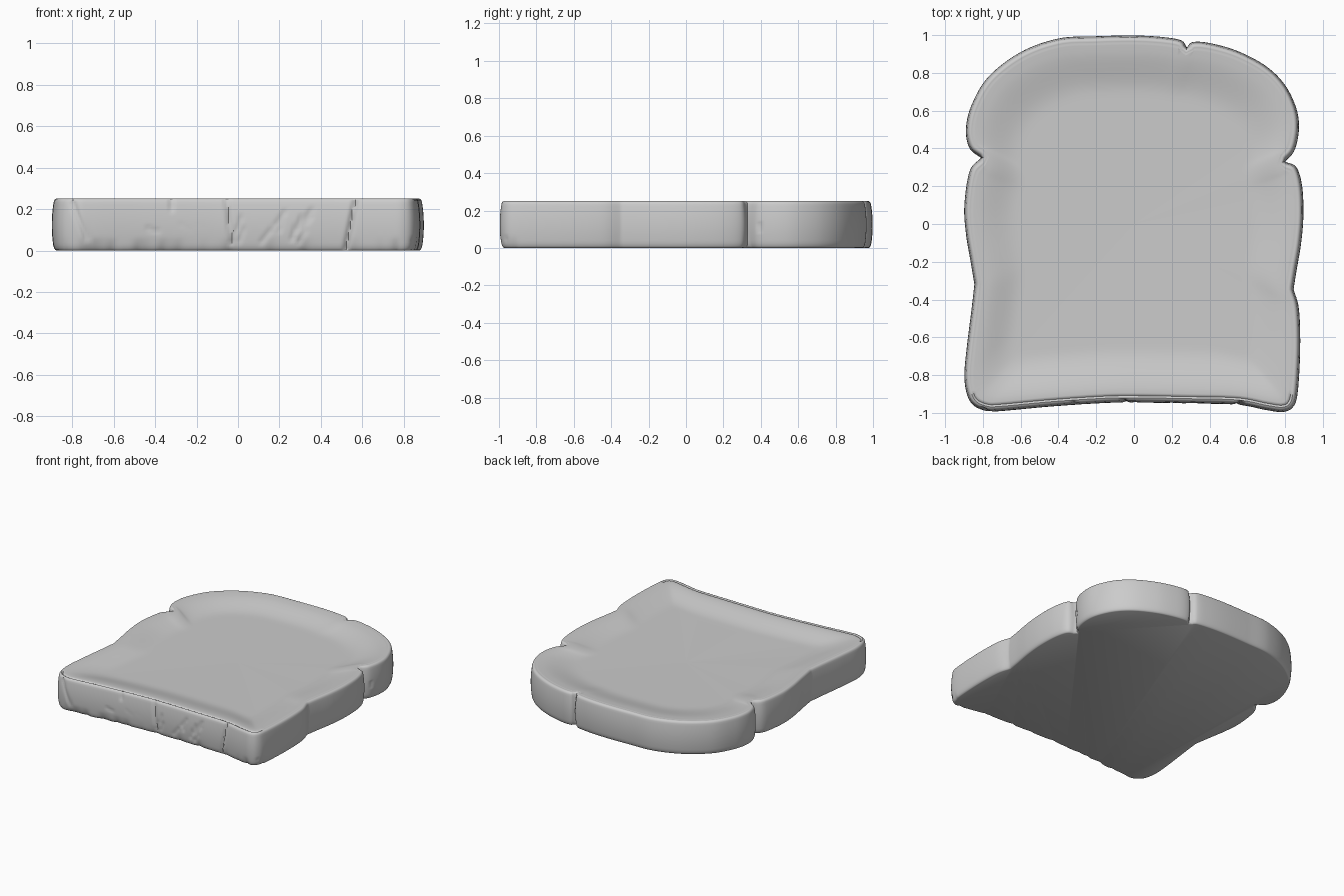
import bpy, bmesh, math, random
from mathutils import Vector

if "Cube" in bpy.data.objects:
    bpy.data.objects.remove(bpy.data.objects["Cube"], do_unlink=True)
random.seed(4)

# Crust outline, counter-clockwise; each run ends at a sharp pinch in the crust
RUNS = [
    [(0.845, -0.345), (0.86, -0.25), (0.885, -0.1), (0.897, 0.05), (0.89, 0.2), (0.86, 0.3), (0.8, 0.33)],
    [(0.8, 0.33), (0.85, 0.39), (0.873, 0.5), (0.86, 0.61), (0.8, 0.735), (0.7, 0.835),
     (0.55, 0.915), (0.4, 0.958), (0.31, 0.963), (0.28, 0.935)],
    [(0.28, 0.935), (0.25, 0.972), (0.15, 0.99), (0, 0.998), (-0.2, 0.994), (-0.4, 0.982), (-0.6, 0.91),
     (-0.77, 0.78), (-0.86, 0.63), (-0.89, 0.5), (-0.87, 0.4), (-0.81, 0.35)],
    [(-0.81, 0.35), (-0.87, 0.28), (-0.898, 0.1), (-0.89, -0.05), (-0.865, -0.2), (-0.845, -0.32)],
    [(-0.845, -0.32), (-0.86, -0.45), (-0.885, -0.65), (-0.898, -0.8), (-0.885, -0.9), (-0.85, -0.96),
     (-0.78, -0.99), (-0.7, -0.99), (-0.45, -0.967), (-0.2, -0.95), (-0.03, -0.945), (0.3, -0.95),
     (0.55, -0.957), (0.7, -0.985), (0.79, -0.995), (0.845, -0.965), (0.868, -0.88), (0.88, -0.65),
     (0.873, -0.45), (0.845, -0.345)],
]
STEP = 0.011


def spline(points):
    """Even samples of a Catmull-Rom curve, without its last point."""
    p = [Vector(q) for q in points]
    p = [2 * p[0] - p[1]] + p + [2 * p[-1] - p[-2]]
    out = []
    for a, b, c, d in zip(p, p[1:], p[2:], p[3:]):
        n = max(2, round((c - b).length / STEP))
        for i in range(n):
            t = i / n
            out.append(0.5 * (2 * b + (c - a) * t + (2 * a - 5 * b + 4 * c - d) * t**2
                              + (3 * b - a - 3 * c + d) * t**3))
    return out


def smooth_loop(loop, times):
    for _ in range(times):
        loop = [(loop[i - 1] + 2 * p + loop[(i + 1) % len(loop)]) / 4 for i, p in enumerate(loop)]
    return loop


outline = [p for run in RUNS for p in spline(run)]
count = len(outline)
inward = []
for i in range(count):
    t = outline[(i + 1) % count] - outline[i - 1]
    inward.append(Vector((-t.y, t.x)).normalized())

# Cracks in the crust: start, end, width, depth
cracks = [
    (Vector((0.52, -0.955, 0.01)), Vector((0.565, -0.955, 0.24)), 0.012, 0.016),
    (Vector((-0.03, -0.945, 0.04)), Vector((-0.055, -0.945, 0.25)), 0.011, 0.012),
    (Vector((-0.32, -0.955, 0.2)), Vector((-0.32, -0.955, 0.25)), 0.01, 0.01),
    (Vector((-0.8, -0.985, 0.23)), Vector((-0.73, -0.99, 0.06)), 0.012, 0.01),
    (Vector((0.87, 0.35, 0.1)), Vector((0.85, 0.4, 0.1)), 0.009, 0.008),
    (Vector((0.87, 0.35, 0.13)), Vector((0.85, 0.4, 0.12)), 0.009, 0.008),
]
for _ in range(14):
    x, z = random.uniform(-0.1, 0.35), random.uniform(0.03, 0.16)
    cracks.append((Vector((x, -0.95, z)), Vector((x + random.uniform(0, 0.05), -0.95, z + 0.06)), 0.01, 0.007))
for _ in range(9):
    x, z = random.uniform(-0.75, 0.8), random.uniform(0.03, 0.15)
    cracks.append((Vector((x, -0.965, z)), Vector((x + 0.05, -0.965, z + random.uniform(-0.03, 0.03))), 0.01, 0.005))


def crack_depth(p):
    total = 0
    for a, b, width, depth in cracks:
        ab = b - a
        t = min(1, max(0, (p - a).dot(ab) / ab.length_squared))
        d = (p - a - ab * t).length_squared / width**2
        if d < 9:
            total = max(total, depth * math.exp(-d))
    return total


bm = bmesh.new()
rings = []


def add_ring(points):
    rings.append([bm.verts.new(p) for p in points])


# Ragged edge of the base along the front
ragged = [random.random() for _ in range(60)]


def base_lift(p):
    if p.y > -0.9:
        return 0
    k = (p.x + 1) * 25
    i, f = int(k), k % 1
    return 0.014 * (ragged[i] * (1 - f) + ragged[i + 1] * f) ** 2


# Crust wall: flat foot, gentle bulge, rounded upper edge (inset, height)
wall = [(0.022, 0.0), (0.016, 0.003), (0.011, 0.012)]
for k in range(1, 17):
    z = 0.012 + 0.222 * k / 16
    wall.append((0.011 * abs(2 * z / 0.246 - 1) ** 2, z))
wall += [(0.012, 0.243), (0.018, 0.249), (0.025, 0.252)]
for inset, z in wall:
    ring = []
    for p, n in zip(outline, inward):
        d = inset + (crack_depth(Vector((p.x, p.y, z))) if 0 < z < 0.25 else 0)
        d += base_lift(p) * (1 - z / 0.06) if z < 0.06 else 0
        q = p + n * d
        ring.append((q.x, q.y, z))
    add_ring(ring)

# Crease between crust and crumb, strongest along the front
for inset, dip in ((0.031, 0.003), (0.036, 0.008), (0.043, 0.002)):
    ring = []
    for p, n in zip(outline, inward):
        q = p + n * inset
        ring.append((q.x, q.y, 0.252 - dip * (1 if p.y < -0.9 else 0.2)))
    add_ring(ring)

# Dished crumb: rings shrink to the middle while the pinches fade out
loop = smooth_loop([p + n * 0.05 for p, n in zip(outline, inward)], 2)
for k in range(30):
    s = 1 - k / 30
    loop = smooth_loop(loop, 4)
    t = min(1, (1 - s) / 0.27)
    z = 0.251 - 0.04 * t * t * (3 - 2 * t) - 0.008 * (1 - s)
    add_ring([(p.x * s, p.y * s, z) for p in loop])

for low, high in zip(rings, rings[1:]):
    for i in range(count):
        j = (i + 1) % count
        bm.faces.new((low[i], low[j], high[j], high[i]))
middle = bm.verts.new((0, 0, 0.203))
for i in range(count):
    bm.faces.new((rings[-1][i], rings[-1][(i + 1) % count], middle))
bm.faces.new(rings[0][::-1])

mesh = bpy.data.meshes.new("bread_slice")
bm.to_mesh(mesh)
bm.free()
bread = bpy.data.objects.new("bread_slice", mesh)
bpy.context.collection.objects.link(bread)

# Plain grey bread
grey = bpy.data.materials.new("light_grey")
grey.use_nodes = True
colour = (0.6, 0.6, 0.6, 1)
grey.diffuse_color = colour
grey.node_tree.nodes["Principled BSDF"].inputs["Base Color"].default_value = colour
mesh.materials.append(grey)

bpy.ops.object.select_all(action="DESELECT")
bread.select_set(True)
bpy.context.view_layer.objects.active = bread
bpy.ops.object.shade_smooth_by_angle(angle=math.radians(40))
